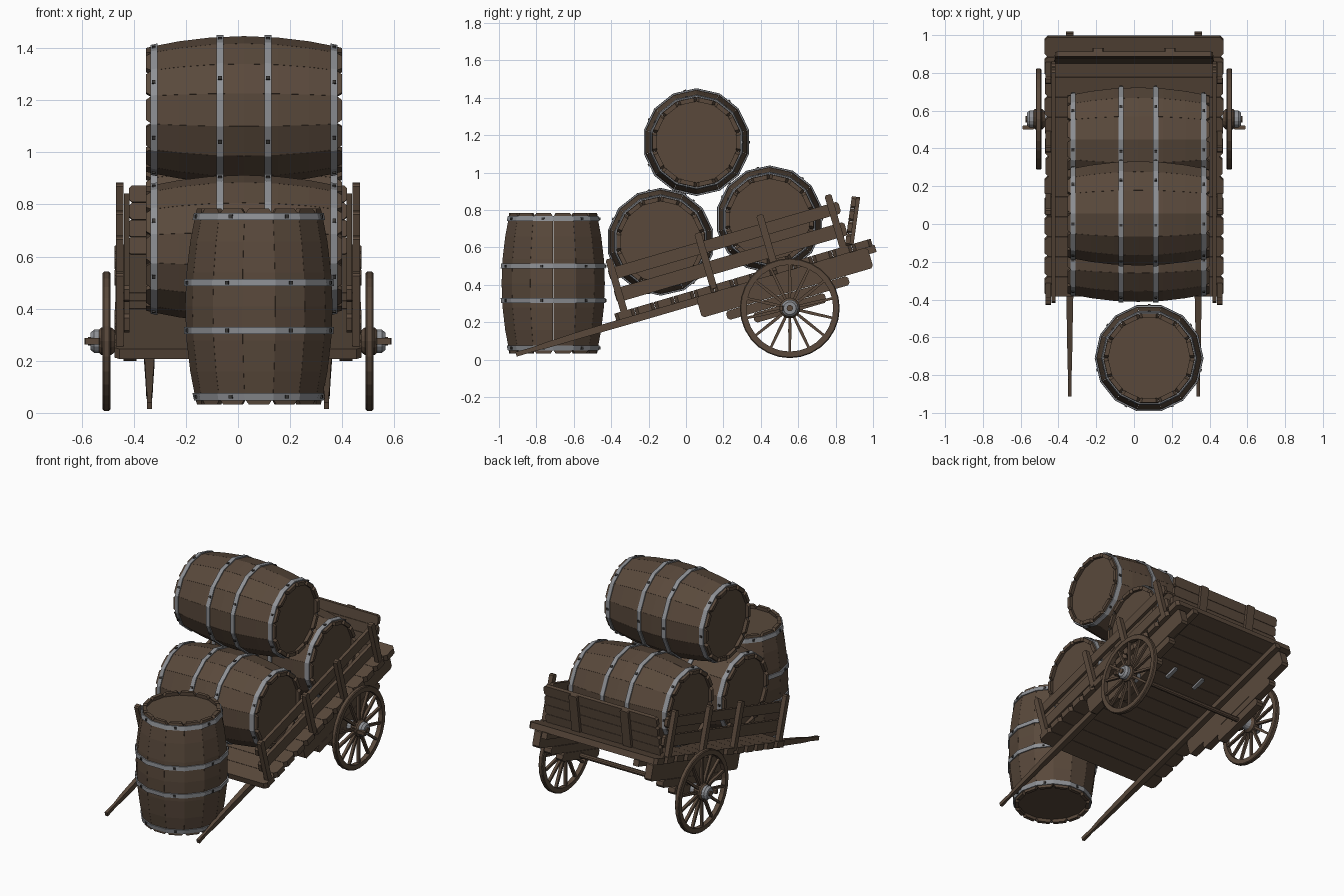
import bpy, bmesh, math, random
from mathutils import Matrix, Vector

if "Cube" in bpy.data.objects:
    bpy.data.objects.remove(bpy.data.objects["Cube"])
random.seed(4)

def material(name, rgb):
    m = bpy.data.materials.new(name)
    m.diffuse_color = (*rgb, 1)
    m.use_nodes = True
    m.node_tree.nodes["Principled BSDF"].inputs["Base Color"].default_value = m.diffuse_color
    return m

WOOD = material("dark wood", (0.100, 0.066, 0.044))
METAL = material("grey metal", (0.27, 0.28, 0.30))
IRON = material("dark iron", (0.045, 0.042, 0.040))

def finish(bm, name, mat, matrix=Matrix()):
    bmesh.ops.recalc_face_normals(bm, faces=bm.faces)
    me = bpy.data.meshes.new(name)
    bm.to_mesh(me)
    bm.free()
    me.materials.append(mat)
    ob = bpy.data.objects.new(name, me)
    ob.matrix_world = matrix
    bpy.context.collection.objects.link(ob)
    return ob

def skin(bm, rings, loop=False):
    """Join equal rings of points with quads; cap the ends unless looped."""
    vs = [[bm.verts.new(p) for p in r] for r in rings]
    n = len(vs[0])
    pairs = list(zip(vs, vs[1:])) + ([(vs[-1], vs[0])] if loop else [])
    for a, b in pairs:
        for i in range(n):
            j = (i + 1) % n
            bm.faces.new((a[i], a[j], b[j], b[i]))
    if not loop:
        bm.faces.new(vs[0])
        bm.faces.new(vs[-1])

def lathe(bm, profile, n, loop=False, x0=0, phase=0.0):
    """Turn (x, radius) points around the x axis."""
    skin(bm, [[(x0 + x, r * math.cos(phase + math.tau * i / n), r * math.sin(phase + math.tau * i / n))
               for i in range(n)] for x, r in profile], loop)

def plank(bm, c, size, thin, cut=0.012):
    """Board with clipped corners; thin is the axis of its thickness."""
    u, v = [a for a in range(3) if a != thin]
    hu, hv = size[u] / 2, size[v] / 2
    outline = [(hu - cut, hv), (hu, hv - cut), (hu, cut - hv), (hu - cut, -hv),
               (cut - hu, -hv), (-hu, cut - hv), (-hu, hv - cut), (cut - hu, hv)]
    rings = []
    for s in (-0.5, 0.5):
        ring = []
        for a, b in outline:
            p = Vector(c)
            p[u] += a
            p[v] += b
            p[thin] += s * size[thin]
            ring.append(p)
        rings.append(ring)
    skin(bm, rings)

# ---------- barrels (built along x) ----------
STAVES, HALF = 14, 0.376

def bulge(h):
    return 0.283 - 0.045 * (h / HALF) ** 2

def barrel(name, matrix):
    bm = bmesh.new()
    step = math.tau / STAVES
    hs = [-HALF, -0.355, -0.25, -0.13, 0, 0.13, 0.25, 0.355, HALF]
    for k in range(STAVES):
        rings = []
        for h in hs:
            w = step * (0.36 if abs(h) == HALF else 0.497)
            ro, ri = bulge(h), bulge(h) - 0.024
            rings.append([(h, r * math.cos(k * step + a), r * math.sin(k * step + a))
                          for r, a in ((ro, -w), (ro, w), (ri, w), (ri, -w))])
        skin(bm, rings)
    for s in (-1, 1):  # recessed lids
        lathe(bm, [(s * 0.335, 0.226), (s * 0.352, 0.224)], STAVES, phase=step / 2)
    finish(bm, name + "_staves", WOOD, matrix)
    hoops, bolts = bmesh.new(), bmesh.new()
    for h in (-0.346, -0.092, 0.092, 0.346):
        a, b = h - 0.0135, h + 0.0135
        lathe(hoops, [(a, bulge(a) - 0.004), (a, bulge(a) + 0.007), (b, bulge(b) + 0.007),
                      (b, bulge(b) - 0.004)], STAVES, True, phase=step / 2)
        for k in range(0, STAVES, 2):
            rot = Matrix.Rotation(k * step, 4, 'X')
            r = bulge(h) * math.cos(step / 2) + 0.007
            bmesh.ops.create_cube(bolts, size=1, matrix=rot @ Matrix.Translation((h, r, 0))
                                  @ Matrix.Diagonal((0.014, 0.012, 0.014, 1)))
    finish(hoops, name + "_hoops", METAL, matrix)
    finish(bolts, name + "_bolts", IRON, matrix)

for name, y, z in (("top_barrel", 0.056, 1.163), ("front_barrel", -0.136, 0.63), ("rear_barrel", 0.447, 0.75)):
    barrel(name, Matrix.Translation((0.023, y, z)))
barrel("standing_barrel", Matrix.Translation((0.08, -0.71, 0.408)) @ Matrix.Rotation(math.pi / 2, 4, 'Y'))

# ---------- tilted cart: local y runs up the slope, origin on the axle ----------
AXLE = Matrix.Translation((0, 0.555, 0.275))
CART = AXLE @ Matrix.Rotation(math.radians(16.3), 4, 'X')

bm = bmesh.new()  # deck of cross planks
for i in range(13):
    plank(bm, (0, -0.855 + 0.11 * i, 0.215), (0.95 - random.uniform(0, 0.012), 0.108, 0.04), 2, 0.018)
finish(bm, "deck_planks", WOOD, CART)

rails, posts, steps, shafts = (bmesh.new() for _ in range(4))
for s in (-1, 1):
    for t, h in ((0.443, 0.066), (0.325, 0.075)):
        plank(rails, (s * 0.427, -0.235, t), (0.022, 1.285, h), 0)
    for y in (-0.855, -0.36, -0.015, 0.365):
        plank(posts, (s * 0.454, y, 0.37), (0.03, 0.038, 0.31), 0, 0.008)
    # stepped boards between deck and axle
    for y0, y1, t0, t1 in ((-0.465, 0.49, 0.082, 0.195), (-0.335, 0.345, 0.03, 0.08), (-0.2, 0.2, -0.025, 0.028)):
        plank(steps, (s * 0.415, (y0 + y1) / 2, (t0 + t1) / 2), (0.05, y1 - y0, t1 - t0), 0)
    # pulling shaft: beam under the deck tapering to a handle
    skin(shafts, [[(s * 0.34 + a * w, y, t + b * h) for a, b in ((-1, -1), (1, -1), (1, 1), (-1, 1))]
                  for y, t, w, h in ((0.53, 0.178, 0.02, 0.02), (-0.85, 0.178, 0.02, 0.02),
                                     (-1.1, 0.178, 0.015, 0.019), (-1.3, 0.175, 0.012, 0.016),
                                     (-1.38, 0.174, 0.008, 0.012), (-1.474, 0.174, 0.01, 0.013))])
for b, n in ((rails, "side_rails"), (posts, "side_posts"), (steps, "axle_support_boards"), (shafts, "shafts")):
    finish(b, n, WOOD, CART)

bm = bmesh.new()  # metal straps under the deck
for s in (-1, 1):
    plank(bm, (s * 0.11, 0, 0.19), (0.025, 0.1, 0.02), 2, 0.004)
finish(bm, "underside_straps", METAL, CART)

# ---------- tailgate leaning back ----------
GATE = Matrix.Translation((0, 0.862, 0.605)) @ Matrix.Rotation(math.radians(-8), 4, 'X')
bm = bmesh.new()
for i in range(4):
    plank(bm, (0, 0, 0.036 + 0.067 * i), (0.85 - random.uniform(0, 0.015), 0.026, 0.065), 1)
for s in (-1, 1):
    plank(bm, (s * 0.19, 0.022, 0.14), (0.06, 0.02, 0.26), 1, 0.006)
finish(bm, "tailgate", WOOD, GATE)

# ---------- wheels and axle ----------
wheels, caps, pins = bmesh.new(), bmesh.new(), bmesh.new()
for s in (-1, 1):
    x = s * 0.505
    lathe(wheels, [(-0.015, 0.232), (-0.015, 0.262), (-0.01, 0.267), (0.01, 0.267), (0.015, 0.262),
                   (0.015, 0.232)], 28, True, x)
    lathe(wheels, [(-0.035, 0.04), (-0.018, 0.055), (0.018, 0.055), (0.035, 0.04)], 14, False, x)
    for k in range(14):
        rot = Matrix.Rotation(math.tau * k / 14, 4, 'X')
        skin(wheels, [[rot @ Vector((x + a * 0.009, b * w, r)) for a, b in ((-1, -1), (1, -1), (1, 1), (-1, 1))]
                      for r, w in ((0.04, 0.007), (0.12, 0.0085), (0.24, 0.0065))])
    lathe(caps, [(s * 0.53, 0.046), (s * 0.552, 0.046), (s * 0.566, 0.034)], 14)
    lathe(caps, [(s * 0.44, 0.034), (s * 0.475, 0.042)], 14)
    plank(pins, (s * 0.56, -0.045, 0), (0.06, 0.022, 0.024), 2, 0.004)
lathe(pins, [(-0.575, 0.017), (0.575, 0.017)], 10)
finish(wheels, "wheels", WOOD, AXLE)
finish(caps, "hub_caps", METAL, AXLE)
finish(pins, "axle", WOOD, AXLE)
